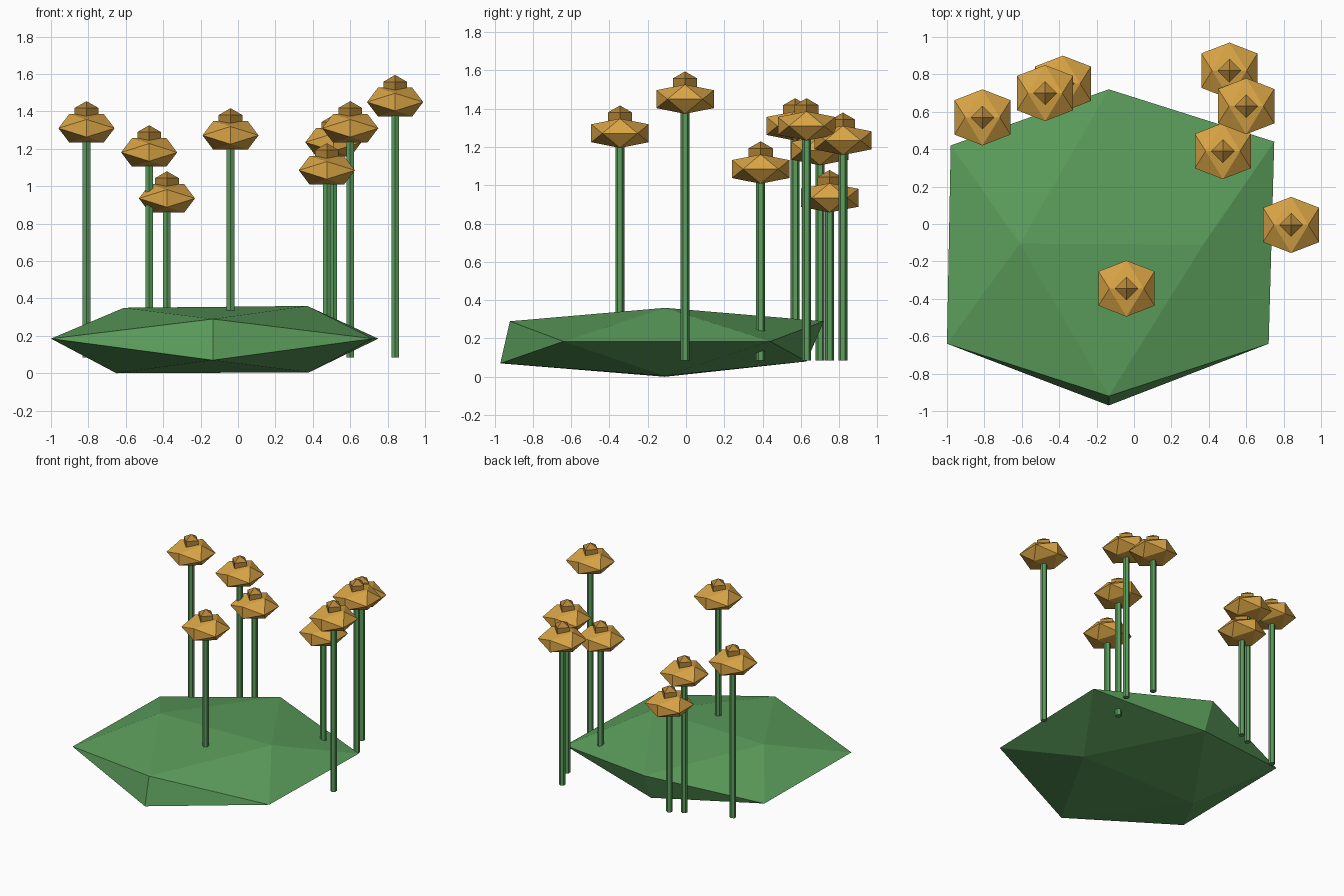
import bpy
import bmesh
from mathutils import Vector, Matrix

cube = bpy.data.objects.get("Cube")
if cube:
    bpy.data.objects.remove(cube, do_unlink=True)


def material(name, rgb):
    mat = bpy.data.materials.new(name)
    mat.use_nodes = True
    mat.diffuse_color = (*rgb, 1)
    mat.node_tree.nodes["Principled BSDF"].inputs["Base Color"].default_value = (*rgb, 1)
    return mat


GREEN = material("leaf green", (0.107, 0.342, 0.107))
GOLD = material("golden petal", (0.70, 0.376, 0.061))
OCHRE = material("dark gold centre", (0.456, 0.238, 0.04))


def finish(bm, name, mat, location=(0, 0, 0)):
    bmesh.ops.recalc_face_normals(bm, faces=bm.faces)
    mesh = bpy.data.meshes.new(name)
    bm.to_mesh(mesh)
    bm.free()
    mesh.materials.append(mat)
    obj = bpy.data.objects.new(name, mesh)
    obj.location = location
    bpy.context.collection.objects.link(obj)
    return obj


def hull(points, name, mat, location=(0, 0, 0)):
    bm = bmesh.new()
    for p in points:
        bm.verts.new(p)
    bmesh.ops.convex_hull(bm, input=bm.verts)
    return finish(bm, name, mat, location)


# Irregular, flattened twenty-sided mound
mound = [
    (-0.61, -0.105, 0.35), (0.37, -0.11, 0.36),      # top ridge
    (-0.65, -0.11, 0.0), (0.38, -0.11, 0.005),       # bottom ridge
    (-0.135, -0.92, 0.29), (-0.135, -0.97, 0.07),    # front
    (-0.135, 0.72, 0.29), (-0.135, 0.63, 0.08),      # back
    (-1.0, -0.64, 0.185), (-0.98, 0.42, 0.18),       # right side
    (0.72, -0.64, 0.185), (0.75, 0.44, 0.185),       # left side
]
hull(mound, "grass_mound", GREEN)

# Flattened twenty-sided flower head shape
LONG, SHORT, FLAT = 0.15, 0.092, 0.51
head_points = []
for a in (-1, 1):
    for b in (-1, 1):
        head_points += [
            Vector((a * SHORT, 0, b * LONG * FLAT)),
            Vector((0, a * LONG, b * SHORT * FLAT)),
            Vector((a * LONG, b * SHORT, 0)),
        ]

STEM_BASE = 0.085


def flower(number, x, y, top):
    middle = top - 0.145
    # Six-sided stem reaching into the head
    length = middle - STEM_BASE
    bm = bmesh.new()
    bmesh.ops.create_cone(bm, cap_ends=True, segments=6, radius1=0.0235,
                          radius2=0.0235, depth=length)
    finish(bm, f"stem_{number}", GREEN, (x, y, STEM_BASE + length / 2))
    # Petal head
    hull(head_points, f"flower_head_{number}", GOLD, (x, y, middle))
    # Four-sided centre bud
    bm = bmesh.new()
    bmesh.ops.create_uvsphere(bm, u_segments=4, v_segments=3, radius=0.073)
    finish(bm, f"flower_centre_{number}", OCHRE, (x, y, top - 0.073))


flowers = [
    (-0.81, 0.57, 1.455),
    (-0.475, 0.70, 1.326),
    (-0.38, 0.75, 1.08),
    (-0.04, -0.345, 1.417),
    (0.51, 0.82, 1.38),
    (0.60, 0.63, 1.455),
    (0.475, 0.39, 1.23),
    (0.84, -0.005, 1.595),
]
for i, (x, y, top) in enumerate(flowers, 1):
    flower(i, x, y, top)
